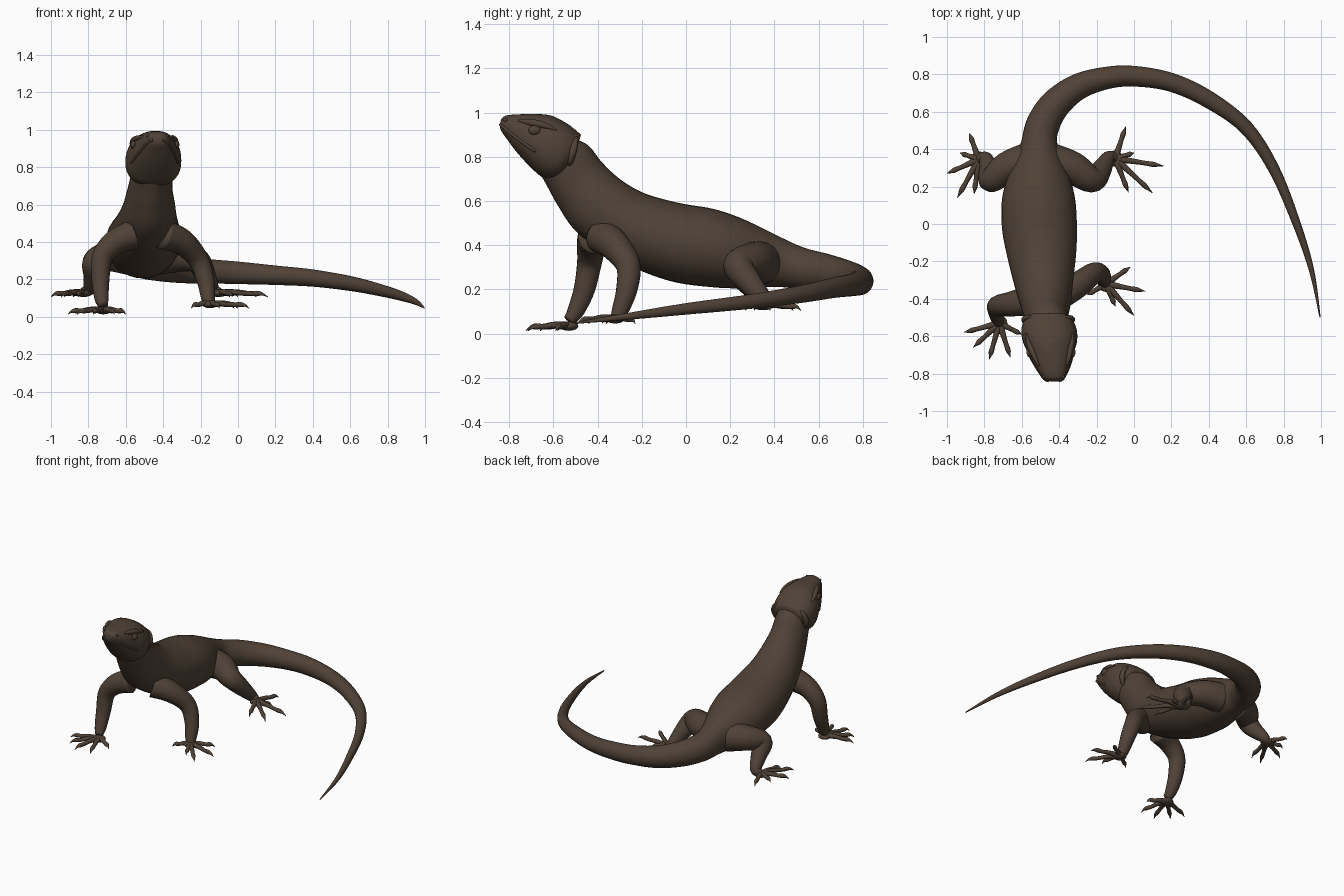
import bpy, bmesh, math
from mathutils import Vector

skin = bpy.data.materials.new("dark brown skin")
skin.diffuse_color = (0.08, 0.055, 0.038, 1)


def smooth_path(rows, steps):
    """Catmull-Rom interpolation of rows of numbers."""
    out = []
    n = len(rows)
    for i in range(n - 1):
        p0, p1 = rows[max(i - 1, 0)], rows[i]
        p2, p3 = rows[i + 1], rows[min(i + 2, n - 1)]
        for s in range(steps):
            t = s / steps
            out.append([0.5 * (2 * b + (c - a) * t + (2 * a - 5 * b + 4 * c - d) * t * t
                               + (3 * b - a - 3 * c + d) * t ** 3)
                        for a, b, c, d in zip(p0, p1, p2, p3)])
    out.append(list(rows[-1]))
    return out


def skin_rings(name, rings):
    """Bridge rings of points into a closed smooth mesh."""
    bm = bmesh.new()
    vs = [[bm.verts.new(p) for p in r] for r in rings]
    n = len(rings[0])
    for a, b in zip(vs, vs[1:]):
        for i in range(n):
            j = (i + 1) % n
            bm.faces.new((a[i], a[j], b[j], b[i]))
    for end in (vs[0], vs[-1]):
        c = bm.verts.new(sum((v.co for v in end), Vector()) / n)
        for i in range(n):
            bm.faces.new((end[i], end[(i + 1) % n], c))
    bmesh.ops.recalc_face_normals(bm, faces=bm.faces)
    for f in bm.faces:
        f.smooth = True
    me = bpy.data.meshes.new(name)
    bm.to_mesh(me)
    bm.free()
    me.materials.append(skin)
    ob = bpy.data.objects.new(name, me)
    bpy.context.collection.objects.link(ob)
    return ob


def section_rings(rows, sides, steps, power=1.0):
    """Rows hold centre, half-up vector and half-side vector."""
    def sp(v):
        return math.copysign(abs(v) ** power, v)
    rings = []
    for r in smooth_path(rows, steps):
        c, u, s = Vector(r[0:3]), Vector(r[3:6]), Vector(r[6:9])
        rings.append([c + u * sp(math.cos(a)) + s * sp(math.sin(a))
                      for a in (2 * math.pi * k / sides for k in range(sides))])
    return rings


def tube(name, pts, sides=12, steps=5):
    """Round limb through (x, y, z, radius) points."""
    path = smooth_path(pts, steps)
    cs = [Vector(p[:3]) for p in path]
    rings, prev, side = [], None, None
    for i, c in enumerate(cs):
        t = (cs[min(i + 1, len(cs) - 1)] - cs[max(i - 1, 0)]).normalized()
        if prev is None:
            side = t.orthogonal().normalized()
        else:
            side = prev.rotation_difference(t) @ side
        prev = t
        other = t.cross(side)
        r = max(path[i][3], 0.001)
        rings.append([c + (side * math.cos(a) + other * math.sin(a)) * r
                      for a in (2 * math.pi * k / sides for k in range(sides))])
    return skin_rings(name, rings)


def ball(name, loc, size):
    bpy.ops.mesh.primitive_uv_sphere_add(segments=20, ring_count=12, location=loc)
    ob = bpy.context.object
    ob.name = name
    ob.scale = size
    ob.data.materials.append(skin)
    bpy.ops.object.shade_smooth()


def profile_row(ty, tz, by, bz, cx, hw):
    """Section given by its top point, bottom point, centre x and half width."""
    return (cx, (ty + by) / 2, (tz + bz) / 2, 0, (ty - by) / 2, (tz - bz) / 2, hw, 0, 0)


# Body and tail as one loft
body = [profile_row(*r) for r in (
    (-0.50, 0.88, -0.67, 0.74, -0.455, 0.110),
    (-0.44, 0.85, -0.635, 0.68, -0.46, 0.110),
    (-0.38, 0.775, -0.58, 0.58, -0.47, 0.120),
    (-0.30, 0.70, -0.505, 0.47, -0.475, 0.140),
    (-0.20, 0.64, -0.40, 0.39, -0.485, 0.160),
    (-0.09, 0.605, -0.24, 0.30, -0.495, 0.185),
    (0.00, 0.585, -0.06, 0.235, -0.505, 0.200),
    (0.12, 0.565, 0.12, 0.21, -0.51, 0.197),
    (0.23, 0.53, 0.25, 0.205, -0.51, 0.170),
    (0.33, 0.485, 0.36, 0.21, -0.51, 0.130),
    (0.42, 0.44, 0.44, 0.21, -0.508, 0.098))]
tail = [  # x, y, z, half width, half height
    (-0.487, 0.53, 0.295, 0.090, 0.095), (-0.42, 0.64, 0.275, 0.082, 0.085),
    (-0.30, 0.733, 0.255, 0.070, 0.075), (-0.15, 0.78, 0.243, 0.060, 0.065),
    (0.0, 0.79, 0.235, 0.055, 0.060), (0.2, 0.757, 0.222, 0.050, 0.052),
    (0.4, 0.665, 0.207, 0.046, 0.046), (0.6, 0.515, 0.178, 0.038, 0.040),
    (0.75, 0.29, 0.145, 0.030, 0.033), (0.87, 0.0, 0.112, 0.022, 0.026),
    (0.95, -0.25, 0.08, 0.014, 0.016), (0.995, -0.5, 0.048, 0.003, 0.004)]
for i, (x, y, z, w, h) in enumerate(tail):
    a = Vector(tail[max(i - 1, 0)][:2]) if i else Vector((-0.508, 0.43))
    d = (Vector(tail[min(i + 1, len(tail) - 1)][:2]) - a).normalized()
    body.append((x, y, z, 0, 0, h, d.y * w, -d.x * w, 0))
skin_rings("body_and_tail", section_rings(body, 32, 6))

# Head with blunt snout and broad jaw
head = [profile_row(*r) for r in (
    (-0.837, 0.970, -0.842, 0.935, -0.43, 0.025),
    (-0.82, 0.984, -0.835, 0.915, -0.43, 0.050),
    (-0.79, 0.990, -0.81, 0.88, -0.432, 0.070),
    (-0.73, 0.993, -0.765, 0.82, -0.437, 0.098),
    (-0.66, 0.993, -0.705, 0.755, -0.445, 0.125),
    (-0.60, 0.983, -0.645, 0.705, -0.45, 0.146),
    (-0.53, 0.945, -0.58, 0.70, -0.455, 0.146),
    (-0.475, 0.90, -0.52, 0.75, -0.46, 0.118))]
STEPS, SIDES = 6, 40
hr = section_rings(head, SIDES, STEPS, 0.88)
skin_rings("head", hr)

# Face details follow the head surface on both sides
for side, flip in (("right", 1), ("left", -1)):
    def on_head(ring, k):
        return hr[ring][(flip * k) % SIDES]
    lip = [(*on_head(r, 12), 0.007) for r in range(1, 27, 3)]
    tube(side + "_lip", lip, 8, 3)
    brow = [(*on_head(r, 6), w) for r, w in ((16, 0.005), (20, 0.014), (24, 0.017), (28, 0.013), (32, 0.004))]
    tube(side + "_brow", brow, 10, 4)
    ball(side + "_eye", on_head(23, 8), (0.015, 0.027, 0.021))
    fold = [(*on_head(40, k), w) for k, w in ((5, 0.005), (7, 0.014), (10, 0.018), (13, 0.014), (15, 0.005))]
    tube(side + "_neck_fold", fold, 10, 4)
    ball(side + "_nostril", on_head(8, 7), (0.008, 0.010, 0.008))

# Legs: limb path with radii, then toe tips and sole height
legs = {
    "right_front": (
        [(-0.40, -0.38, 0.44, 0.08), (-0.30, -0.325, 0.40, 0.070), (-0.215, -0.262, 0.31, 0.056),
         (-0.175, -0.268, 0.20, 0.048), (-0.16, -0.30, 0.10, 0.037), (-0.15, -0.32, 0.065, 0.026)],
        [(-0.02, -0.23), (0.06, -0.36), (0.0, -0.49), (-0.10, -0.44), (-0.25, -0.38)], 0.045),
    "left_front": (
        [(-0.56, -0.41, 0.44, 0.08), (-0.655, -0.428, 0.40, 0.067), (-0.725, -0.437, 0.32, 0.056),
         (-0.735, -0.46, 0.20, 0.048), (-0.73, -0.50, 0.10, 0.038), (-0.72, -0.53, 0.06, 0.026)],
        [(-0.91, -0.58), (-0.86, -0.66), (-0.775, -0.725), (-0.66, -0.715), (-0.60, -0.59)], 0.012),
    "right_hind": (
        [(-0.45, 0.335, 0.32, 0.10), (-0.33, 0.30, 0.325, 0.088), (-0.225, 0.238, 0.305, 0.070),
         (-0.175, 0.29, 0.23, 0.055), (-0.135, 0.355, 0.15, 0.036), (-0.10, 0.35, 0.13, 0.025)],
        [(-0.045, 0.52), (0.16, 0.31), (0.10, 0.165), (-0.03, 0.17), (0.0, 0.38)], 0.105),
    "left_hind": (
        [(-0.57, 0.335, 0.32, 0.10), (-0.68, 0.30, 0.325, 0.085), (-0.765, 0.235, 0.295, 0.066),
         (-0.775, 0.29, 0.22, 0.052), (-0.795, 0.352, 0.15, 0.036), (-0.83, 0.345, 0.13, 0.025)],
        [(-0.88, 0.485), (-1.0, 0.27), (-0.945, 0.14), (-0.855, 0.16), (-0.93, 0.38)], 0.105)}
for name, (limb, tips, sole) in legs.items():
    tube(name + "_leg", limb, 18, 6)
    palm = Vector((limb[-1][0], limb[-1][1], sole + 0.022))
    ball(name + "_palm", palm, (0.043, 0.043, 0.021))
    for i, (tx, ty) in enumerate(tips):
        # knuckled toe ending in a hooked claw
        tip = Vector((tx, ty, sole))
        toe = []
        for f, z, r in ((0.0, 0.022, 0.020), (0.35, 0.027, 0.015), (0.6, 0.020, 0.0125),
                        (0.78, 0.020, 0.014), (0.9, 0.015, 0.007), (1.0, 0.0, 0.001)):
            p = palm.lerp(tip, f)
            toe.append((p.x, p.y, sole + z, r))
        tube(f"{name}_toe_{i + 1}", toe, 10, 3)
